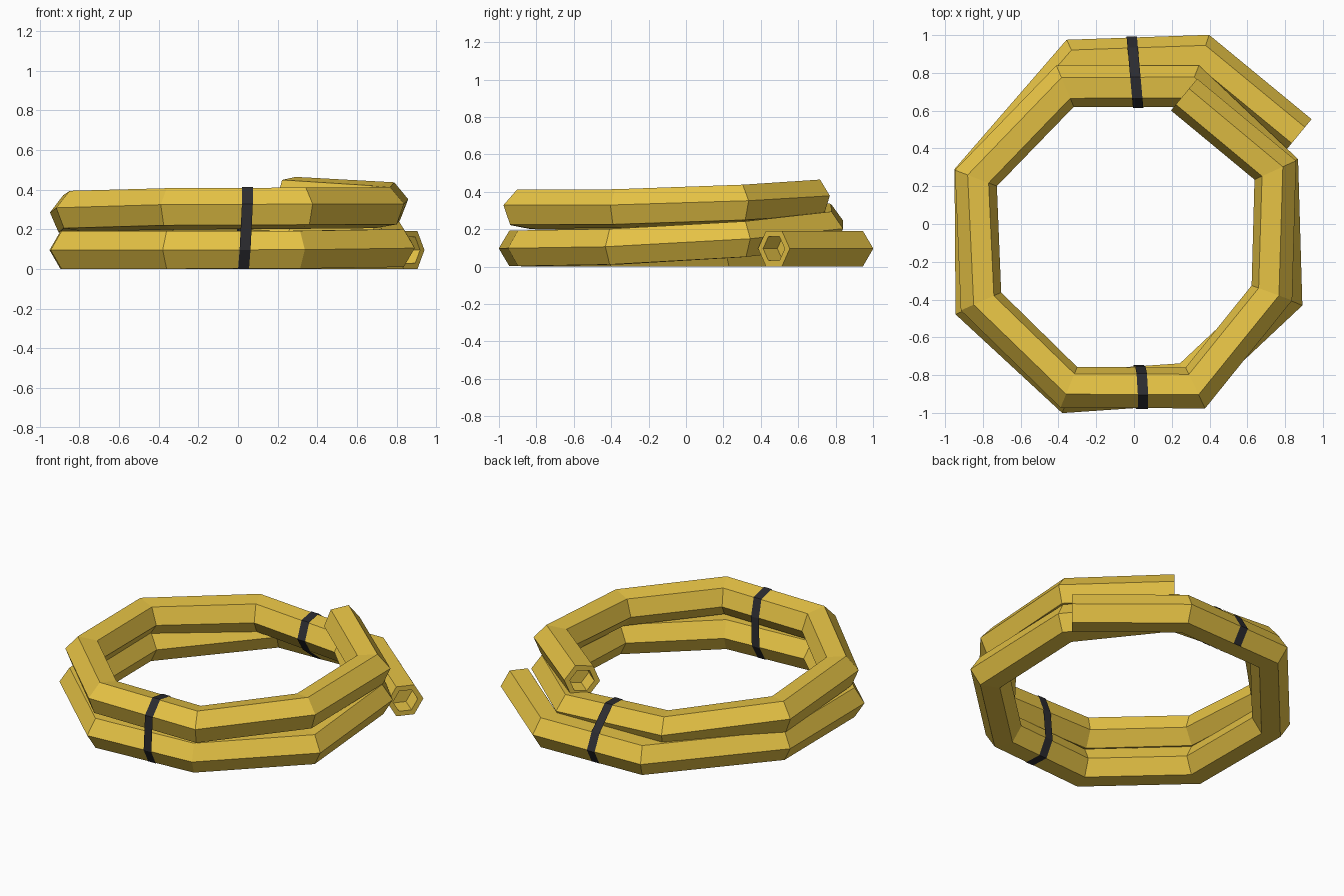
import bpy, bmesh, math
from mathutils import Vector
from mathutils.geometry import convex_hull_2d

if "Cube" in bpy.data.objects:
    bpy.data.objects.remove(bpy.data.objects["Cube"])

R = 0.11  # hose circumradius (hexagonal section)

# centre line of the coil: x, y, z, roll in degrees
PATH = [
    (0.87, 0.47, 0.096, 0), (0.36, 0.89, 0.096, 0), (-0.305, 0.867, 0.096, 0),
    (-0.84, 0.25, 0.096, 0), (-0.835, -0.43, 0.096, 0), (-0.34, -0.888, 0.097, 0),
    (0.29, -0.845, 0.098, 0), (0.78, -0.385, 0.106, 0), (0.76, 0.295, 0.145, 2),
    (0.30, 0.73, 0.195, 4), (-0.365, 0.73, 0.235, 6), (-0.837, 0.243, 0.272, 7),
    (-0.81, -0.41, 0.292, 9), (-0.345, -0.865, 0.304, 11), (0.325, -0.868, 0.307, 11),
    (0.73, -0.365, 0.310, 10), (0.748, 0.285, 0.335, 9), (0.265, 0.685, 0.363, 8),
]


def material(name, rgb):
    m = bpy.data.materials.new(name)
    m.diffuse_color = (*rgb, 1)
    m.use_nodes = True
    m.node_tree.nodes["Principled BSDF"].inputs["Base Color"].default_value = m.diffuse_color
    return m


def add_object(name, bm, mat):
    mesh = bpy.data.meshes.new(name)
    bm.to_mesh(mesh)
    bm.free()
    mesh.materials.append(mat)
    ob = bpy.data.objects.new(name, mesh)
    bpy.context.collection.objects.link(ob)
    return ob


def hexagon(roll, r=R):
    a0 = math.radians(roll)
    return [(r * math.cos(a0 + i * math.pi / 3), r * math.sin(a0 + i * math.pi / 3))
            for i in range(6)]


def flat_dir(a, b):
    d = Vector(b[:2]) - Vector(a[:2])
    return Vector((d.x, d.y, 0)).normalized()


def ring(i, r=R, push=0.0):
    # mitred section at a path point; "side" points out of the coil
    p = PATH[i]
    t0 = flat_dir(PATH[max(i - 1, 0)], PATH[max(i, 1)])
    t1 = flat_dir(PATH[min(i, len(PATH) - 2)], PATH[min(i + 1, len(PATH) - 1)])
    t = (t0 + t1).normalized()
    side = Vector((t.y, -t.x, 0)) / t.dot(t0)
    c = Vector(p[:3]) + t * push
    return [c + side * u + Vector((0, 0, v)) for u, v in hexagon(p[3], r)]


# hose: one swept tube with a recessed bore at both ends
last = len(PATH) - 1
sections = [ring(0, 0.075, 0.12), ring(0, 0.075)]
sections += [ring(i) for i in range(len(PATH))]
sections += [ring(last, 0.075), ring(last, 0.075, -0.12)]
bm = bmesh.new()
loops = [[bm.verts.new(v) for v in s] for s in sections]
for a, b in zip(loops, loops[1:]):
    for k in range(6):
        n = (k + 1) % 6
        bm.faces.new((a[k], a[n], b[n], b[k]))
bm.faces.new(loops[0])
bm.faces.new(loops[-1])
bmesh.ops.recalc_face_normals(bm, faces=bm.faces)
add_object("coiled_hose", bm, material("yellow_hose", (0.80, 0.55, 0.06)))


# straps: thin ribbons wrapped tightly round both turns of the hose
def section_at(i, x):
    a, b = PATH[i], PATH[i + 1]
    f = (x - a[0]) / (b[0] - a[0])
    return [a[k] + (b[k] - a[k]) * f for k in range(1, 4)]


def strap(name, segments, x, out, lean_y, lean_z, mat, width=0.055):
    pts = []
    for i in segments:
        y, z, roll = section_at(i, x)
        pts += [Vector((y + out * u, max(z + v, 0.001))) for u, v in hexagon(roll, R + 0.005)]
    outline = [pts[i] for i in convex_hull_2d(pts)]
    mid = sum(outline, Vector((0, 0))) / len(outline)
    bm = bmesh.new()
    rows = []
    for p in outline:
        cx = x + lean_y * (p.x - mid.x) + lean_z * (p.y - mid.y)
        rows.append([bm.verts.new((cx + s * width / 2, p.x, p.y)) for s in (-1, 1)])
    for a, b in zip(rows, rows[1:] + rows[:1]):
        bm.faces.new((a[0], a[1], b[1], b[0]))
    bmesh.ops.recalc_face_normals(bm, faces=bm.faces)
    add_object(name, bm, mat)


black = material("black_strap", (0.025, 0.025, 0.03))
strap("front_strap", (5, 13), 0.035, -1, -0.05, 0.05, black)
strap("back_strap", (1, 9), 0.005, 1, -0.09, 0.0, black)
